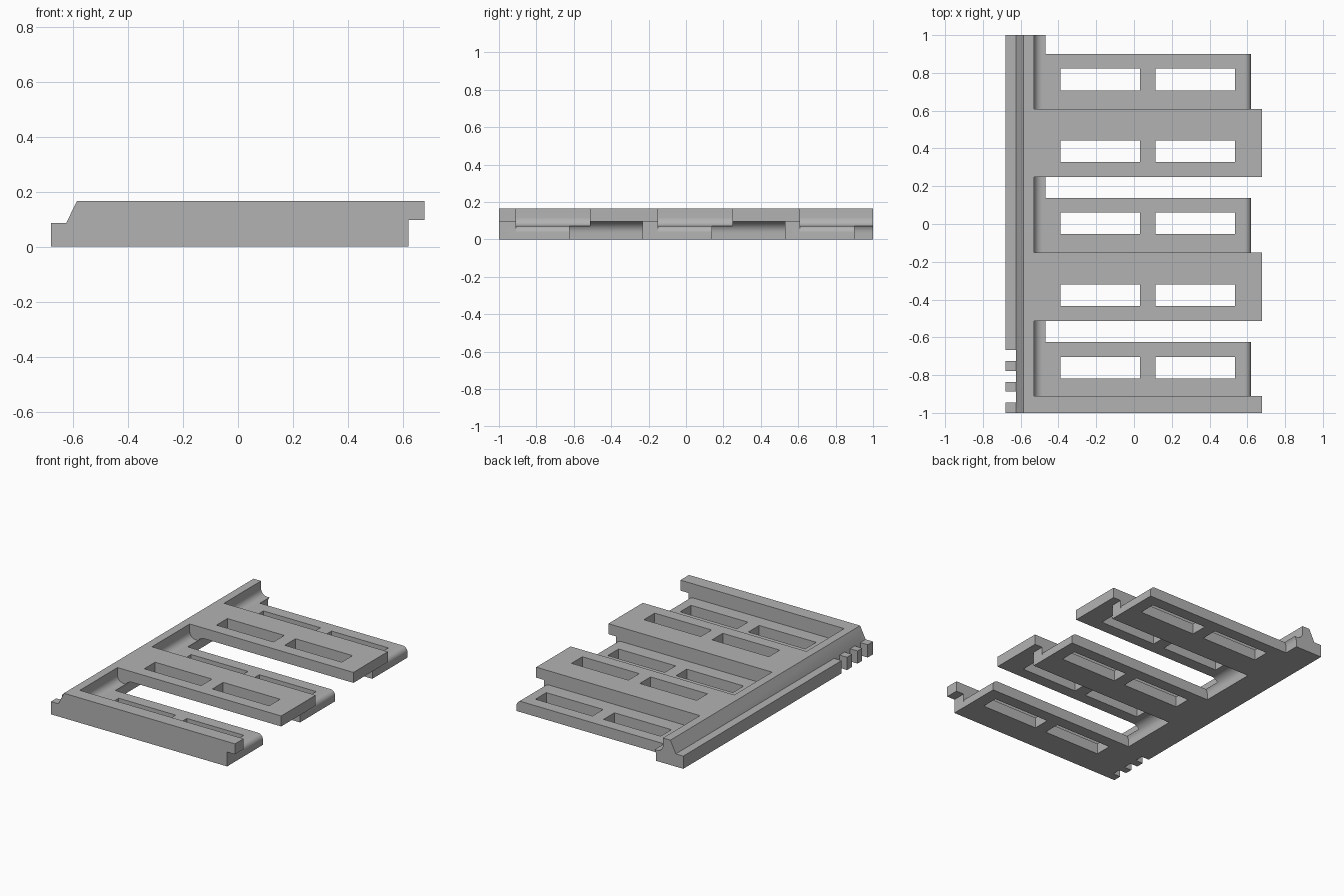
import bpy, bmesh, math

if "Cube" in bpy.data.objects:
    bpy.data.objects.remove(bpy.data.objects["Cube"], do_unlink=True)

grey = bpy.data.materials.new("plain_grey")
grey.use_nodes = True
colour = (0.45, 0.45, 0.45, 1)
grey.diffuse_color = colour
grey.node_tree.nodes["Principled BSDF"].inputs["Base Color"].default_value = colour


def arc(cx, cz, r, start, end, steps=10):
    """Points on a circle in the xz plane, angles in degrees."""
    angles = [math.radians(start + (end - start) * i / steps) for i in range(steps + 1)]
    return [(cx + r * math.cos(a), cz + r * math.sin(a)) for a in angles]


def extrude(name, pieces):
    """One object from (xz profile, y start, y end) prisms."""
    bm = bmesh.new()
    for profile, y0, y1 in pieces:
        face = bm.faces.new([bm.verts.new((x, y0, z)) for x, z in profile])
        new = bmesh.ops.extrude_face_region(bm, geom=[face])["geom"]
        verts = [v for v in new if isinstance(v, bmesh.types.BMVert)]
        bmesh.ops.translate(bm, verts=verts, vec=(0, y1 - y0, 0))
    bmesh.ops.recalc_face_normals(bm, faces=bm.faces)
    mesh = bpy.data.meshes.new(name)
    bm.to_mesh(mesh)
    bm.free()
    mesh.materials.append(grey)
    ob = bpy.data.objects.new(name, mesh)
    bpy.context.collection.objects.link(ob)
    return ob


def box(x0, x1, y0, y1):
    return ([(x0, -0.2), (x1, -0.2), (x1, 0.4), (x0, 0.4)], y0, y1)


# Solid block with stepped, sloped spine and overhanging slat ends
TOP, FLOOR, CEIL, END = 0.166, 0.072, 0.096, 0.62
panel = extrude("slatted_panel", [(
    [(-0.68, 0), (-0.68, 0.085), (-0.625, 0.085), (-0.585, TOP),
     (0.678, TOP), (0.678, CEIL), (END, CEIL), (END, 0)], -1, 1)])

# Pockets above the low slats: filleted at the spine, rounded at the free end
r, e = 0.045, 0.035
upper = ([(-0.53, 0.4)] + arc(-0.53 + r, FLOOR + r, r, 180, 270)
         + arc(END - e, FLOOR - e, e, 90, 0) + [(0.9, FLOOR - e), (0.9, 0.4)])
upper_cut = extrude("upper_pocket_cutter", [
    (upper, -0.91, -0.513), (upper, -0.15, 0.248), (upper, 0.61, 1.1)])

# Pockets below the high slats, rounded at the spine
r = 0.06
lower = ([(-0.48, -0.2)] + arc(-0.48 + r, CEIL - r, r, 180, 90)
         + [(0.9, CEIL), (0.9, -0.2)])
lower_cut = extrude("lower_pocket_cutter", [
    (lower, -0.624, -0.232), (lower, 0.138, 0.53), (lower, 0.9, 1.1)])

# Two slots through each slat, and notches in the spine ledge
holes = []
for y in (-0.76, -0.377, 0.003, 0.385, 0.765):
    for x in (-0.178, 0.325):
        holes.append(box(x - 0.21, x + 0.21, y - 0.057, y + 0.057))
for y in (-0.697, -0.808, -0.915):
    holes.append(box(-0.8, -0.625, y - 0.029, y + 0.029))
slot_cut = extrude("slot_cutter", holes)

bpy.ops.object.select_all(action="DESELECT")
panel.select_set(True)
bpy.context.view_layer.objects.active = panel
for cutter in (upper_cut, lower_cut, slot_cut):
    mod = panel.modifiers.new("cut", "BOOLEAN")
    mod.operation = "DIFFERENCE"
    mod.solver = "EXACT"
    mod.object = cutter
    bpy.ops.object.modifier_apply(modifier=mod.name)
    bpy.data.objects.remove(cutter, do_unlink=True)

bpy.ops.object.shade_smooth_by_angle(angle=math.radians(30))
